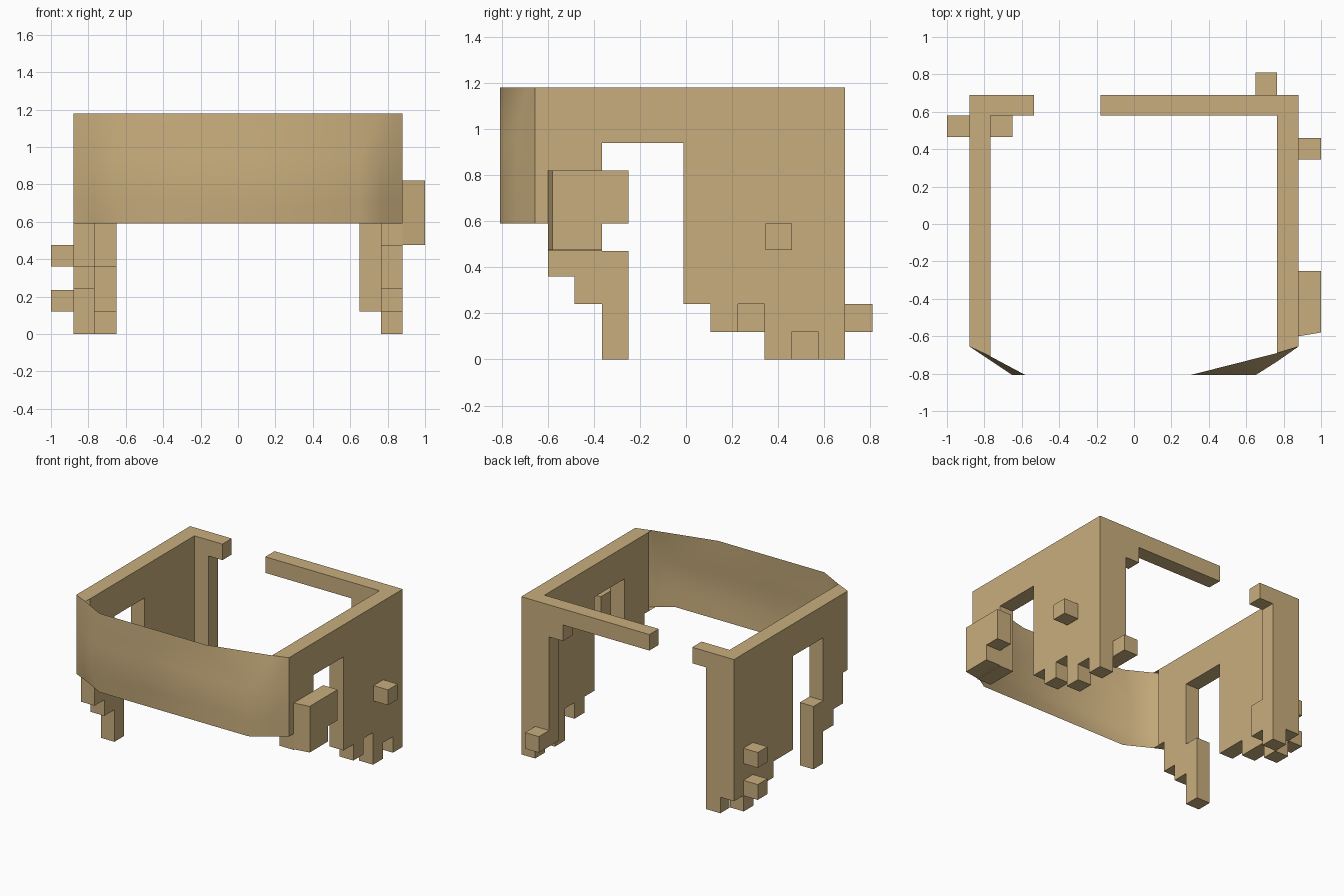
import bpy, bmesh, math

if "Cube" in bpy.data.objects:
    bpy.data.objects.remove(bpy.data.objects["Cube"])

mat = bpy.data.materials.new("tan")
mat.diffuse_color = (0.58, 0.42, 0.205, 1)
mat.use_nodes = True
mat.node_tree.nodes["Principled BSDF"].inputs["Base Color"].default_value = mat.diffuse_color


def finish(name, bm):
    me = bpy.data.meshes.new(name)
    bm.to_mesh(me)
    bm.free()
    me.materials.append(mat)
    ob = bpy.data.objects.new(name, me)
    bpy.context.collection.objects.link(ob)
    return ob


def extrude(name, profile, axis, a, b):
    """Extrude a (horizontal, z) profile along x or y from a to b."""
    bm = bmesh.new()
    pos = (lambda h, z: (a, h, z)) if axis == 'x' else (lambda h, z: (h, a, z))
    face = bm.faces.new([bm.verts.new(pos(*p)) for p in profile])
    new = bmesh.ops.extrude_face_region(bm, geom=[face])['geom']
    vec = (b - a, 0, 0) if axis == 'x' else (0, b - a, 0)
    bmesh.ops.translate(bm, vec=vec, verts=[v for v in new if isinstance(v, bmesh.types.BMVert)])
    bmesh.ops.recalc_face_normals(bm, faces=bm.faces)
    return finish(name, bm)


def box(name, x, y, z):
    return extrude(name, [(y[0], z[0]), (y[1], z[0]), (y[1], z[1]), (y[0], z[1])], 'x', *x)


def stairs(steps):
    """Steps are (start, end, height); gives the lower outline."""
    return [p for s, e, z in steps for p in ((s, z), (e, z))]


TOP = 1.18
# side walls with an opening and ragged lower edges
right = [(-.655, TOP), (-.655, .59), (-.6, .59)] + stairs([
    (-.6, -.365, .47), (-.365, -.01, .94), (-.01, .107, .24), (.107, .225, .12),
    (.225, .34, .24), (.34, .458, 0), (.458, .575, .12), (.575, .69, 0)]) + [(.69, TOP)]
extrude("right_wall", right, 'x', .765, .88)

left = [(-.655, TOP), (-.655, .59), (-.6, .59)] + stairs([
    (-.6, -.485, .36), (-.485, -.365, .24), (-.365, -.25, 0)]) + [(-.25, .47), (-.365, .47)] + stairs([
    (-.365, -.01, .94), (-.01, .225, .24), (.225, .458, .12), (.458, .575, 0),
    (.575, .69, .12)]) + [(.69, TOP)]
extrude("left_wall", left, 'x', -.88, -.767)

# back pieces with a gap between them
extrude("back_left", [(-.767, TOP), (-.767, 0), (-.65, 0), (-.65, 1.06), (-.535, 1.06), (-.535, TOP)],
        'y', .58, .69)
extrude("back_right", [(.765, TOP), (.765, .12), (.65, .12), (.65, .94), (.535, .94), (.535, 1.06),
                       (-.18, 1.06), (-.18, TOP)], 'y', .58, .69)

# small blocks standing off the walls
box("right_block", (.88, 1), (.345, .46), (.475, .59))
box("back_block", (.65, .765), (.69, .81), (.12, .24))
box("left_block_low", (-1, -.88), (.465, .58), (.12, .235))
box("left_block_high", (-1, -.88), (.465, .58), (.36, .475))
box("inner_block", (-.767, -.65), (.465, .58), (.12, .36))

# outer side flap, its front edge slightly slanted
flap = extrude("side_flap", [(-.6, .82), (-.6, .475), (-.365, .475), (-.365, .59), (-.25, .59), (-.25, .82)],
               'x', .88, 1)
for v in flap.data.vertices:
    if v.co.x > .95 and v.co.y < -.5:
        v.co.y = -.58

# thin front band, fuller at mid height near the corners
outer = [(-.88, -.655), (-.767, -.73), (-.65, -.808), (.65, -.808), (.765, -.735), (.88, -.655)]
top = [(-.88, -.655), (-.767, -.708), (-.58, -.808), (.3, -.808), (.765, -.69), (.88, -.655)]
low = top[:3] + outer[3:]
bm = bmesh.new()
rows = [[bm.verts.new((x, y, z)) for x, y in row]
        for row, z in ((low, .59), (outer, .71), (outer, .94), (top, TOP))]
for r0, r1 in zip(rows, rows[1:]):
    for i in range(5):
        bm.faces.new((r0[i], r0[i + 1], r1[i + 1], r1[i]))
# corner returns closing the band onto the wall ends
for i, j in ((0, 1), (5, 4)):
    for r in (rows[0], rows[3]):
        inner = bm.verts.new((r[j].co.x, -.655, r[j].co.z))
        f = bm.faces.new((r[i], r[j], inner))
        f.normal_update()
        if (f.normal.z > 0) != (r is rows[3]):
            f.normal_flip()
band = finish("front_band", bm)
bpy.context.view_layer.objects.active = band
band.select_set(True)
bpy.ops.object.shade_smooth_by_angle(angle=math.radians(40))
